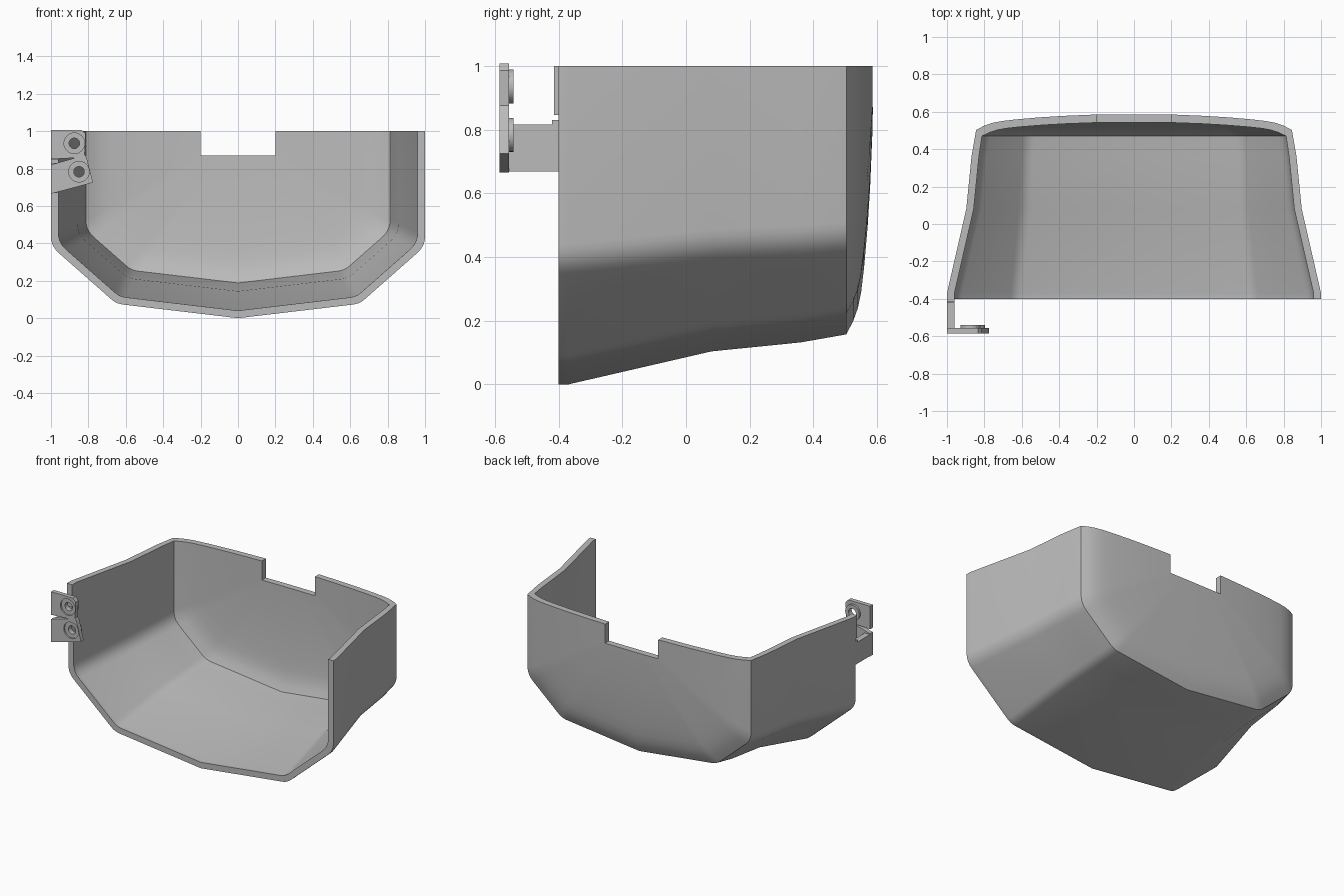
import bpy, bmesh, math
from mathutils import Vector

old = bpy.data.objects.get("Cube")
if old:
    bpy.data.objects.remove(old, do_unlink=True)

grey = bpy.data.materials.new("plain grey")
grey.use_nodes = True
grey.diffuse_color = (0.5, 0.5, 0.5, 1)
grey.node_tree.nodes["Principled BSDF"].inputs["Base Color"].default_value = (0.5, 0.5, 0.5, 1)


def make(name, bm):
    bmesh.ops.remove_doubles(bm, verts=bm.verts, dist=1e-5)
    bmesh.ops.recalc_face_normals(bm, faces=bm.faces)
    me = bpy.data.meshes.new(name)
    bm.to_mesh(me)
    bm.free()
    me.materials.append(grey)
    ob = bpy.data.objects.new(name, me)
    bpy.context.collection.objects.link(ob)
    return ob


def box(name, lo, hi):
    bm = bmesh.new()
    bmesh.ops.create_cube(bm, size=1)
    for v in bm.verts:
        v.co = [l + (c + 0.5) * (h - l) for l, h, c in zip(lo, hi, v.co)]
    return make(name, bm)


def cylinder_y(name, x, z, r, y0, y1):
    bm = bmesh.new()
    bmesh.ops.create_cone(bm, cap_ends=True, segments=32, radius1=r, radius2=r, depth=y1 - y0)
    for v in bm.verts:
        v.co = (x + v.co.x, (y0 + y1) / 2 + v.co.z, z + v.co.y)
    return make(name, bm)


def combine(ob, other, operation):
    other.hide_render = True
    mod = ob.modifiers.new("cut", 'BOOLEAN')
    mod.operation = operation
    mod.solver = 'EXACT'
    mod.object = other
    bpy.context.view_layer.objects.active = ob
    bpy.ops.object.modifier_apply(modifier=mod.name)
    bpy.data.objects.remove(other, do_unlink=True)


def smooth(ob, angle):
    bpy.ops.object.select_all(action='DESELECT')
    ob.select_set(True)
    bpy.context.view_layer.objects.active = ob
    bpy.ops.object.shade_smooth_by_angle(angle=math.radians(angle))


# Half cross-section of the tub, shrunk inward by d
CORNERS = [Vector(p) for p in ((1, 1), (1, 0.385), (0.65, 0.077), (0, 0))]


def section(d):
    def normal(a, b):
        t = (b - a).normalized()
        return Vector((t.y, -t.x))
    pts = [Vector((1 - d, 1))]
    for i in (1, 2):
        n1 = normal(CORNERS[i - 1], CORNERS[i])
        n2 = normal(CORNERS[i], CORNERS[i + 1])
        pts.append(CORNERS[i] + (n1 + n2) * d / (1 + n1.dot(n2)))
    pts.append(Vector((0, d * 1.007)))
    half = [pts[0]]
    for i in (1, 2):                        # rounded bends
        p = pts[i]
        r = 0.055 if i == 1 else 0.035
        a = p + (pts[i - 1] - p).normalized() * r
        b = p + (pts[i + 1] - p).normalized() * r
        for k in range(6):
            t = k / 5
            half.append(a * (1 - t) ** 2 + p * 2 * t * (1 - t) + b * t * t)
    half.append(pts[3])
    return half + [Vector((-p.x, p.y)) for p in reversed(half[:-1])]


def ring(y, d, s=1):
    return [Vector((p.x * s, y, 1 - (1 - p.y) * s)) for p in section(d)]


# Tub shell: inner skin from the back centre to the front, then outer skin back again
dome = [(0.95, 0.022), (0.9, 0.037), (0.84, 0.047), (0.75, 0.056), (0.6, 0.067),
        (0.45, 0.075), (0.25, 0.082), (0, 0.086)]
outer = [ring(y, d) for y, d in ((-0.4, 0), (-0.37, 0), (0.08, 0.103), (0.36, 0.131), (0.503, 0.156))]
outer += [ring(0.503 + f, 0.156, s) for s, f in dome]
inner = [ring(y, d) for y, d in ((-0.4, 0.04), (-0.37, 0.04), (0.08, 0.143), (0.36, 0.171), (0.47, 0.187))]
inner += [ring(0.47 + f * 0.88, 0.187, s) for s, f in dome]

bm = bmesh.new()


def skin(rows):
    vs = [[bm.verts.new(p) for p in row] for row in rows]
    for a, b in zip(vs, vs[1:]):
        for i in range(len(a) - 1):
            bm.faces.new((a[i], a[i + 1], b[i + 1], b[i]))


skin(list(reversed(inner)) + outer)
for side in (0, -1):                        # flat top rim
    skin([[r[side] for r in inner], [r[side] for r in outer]])
bmesh.ops.remove_doubles(bm, verts=bm.verts, dist=1e-5)
bmesh.ops.dissolve_degenerate(bm, dist=1e-5, edges=bm.edges)
shell = make("tub_shell", bm)

# Notch in the back wall
combine(shell, box("notch_cutter", (-0.2, 0.3, 0.87), (0.2, 0.8, 1.2)), 'DIFFERENCE')
smooth(shell, 25)

# Mounting plate with two pads split by a wedge gap
outline = [(-1, 0.665), (-0.775, 0.725), (-0.81, 0.86), (-0.82, 0.875), (-0.815, 0.985),
           (-0.835, 1.007), (-1, 1.007), (-1, 0.85), (-0.87, 0.857), (-1, 0.82)]
bm = bmesh.new()
face = bm.faces.new([bm.verts.new((x, -0.585, z)) for x, z in outline])
res = bmesh.ops.extrude_face_region(bm, geom=[face])
for v in res["geom"]:
    if isinstance(v, bmesh.types.BMVert):
        v.co.y = -0.555
plate = make("mounting_plate", bm)
holes = [(-0.875, 0.935), (-0.85, 0.783)]
for x, z in holes:
    combine(plate, cylinder_y("boss", x, z, 0.053, -0.565, -0.541), 'UNION')
for x, z in holes:
    combine(plate, cylinder_y("counterbore", x, z, 0.055, -0.65, -0.575), 'DIFFERENCE')
    combine(plate, cylinder_y("screw_hole", x, z, 0.028, -0.65, -0.5), 'DIFFERENCE')
smooth(plate, 30)

# Arm joining the plate to the side wall, and the small lip above it
box("bracket_arm", (-1, -0.556, 0.668), (-0.96, -0.399, 0.815))
box("arm_step", (-1, -0.42, 0.81), (-0.96, -0.399, 0.83))
box("wall_lip", (-1, -0.415, 0.845), (-0.96, -0.399, 1))
